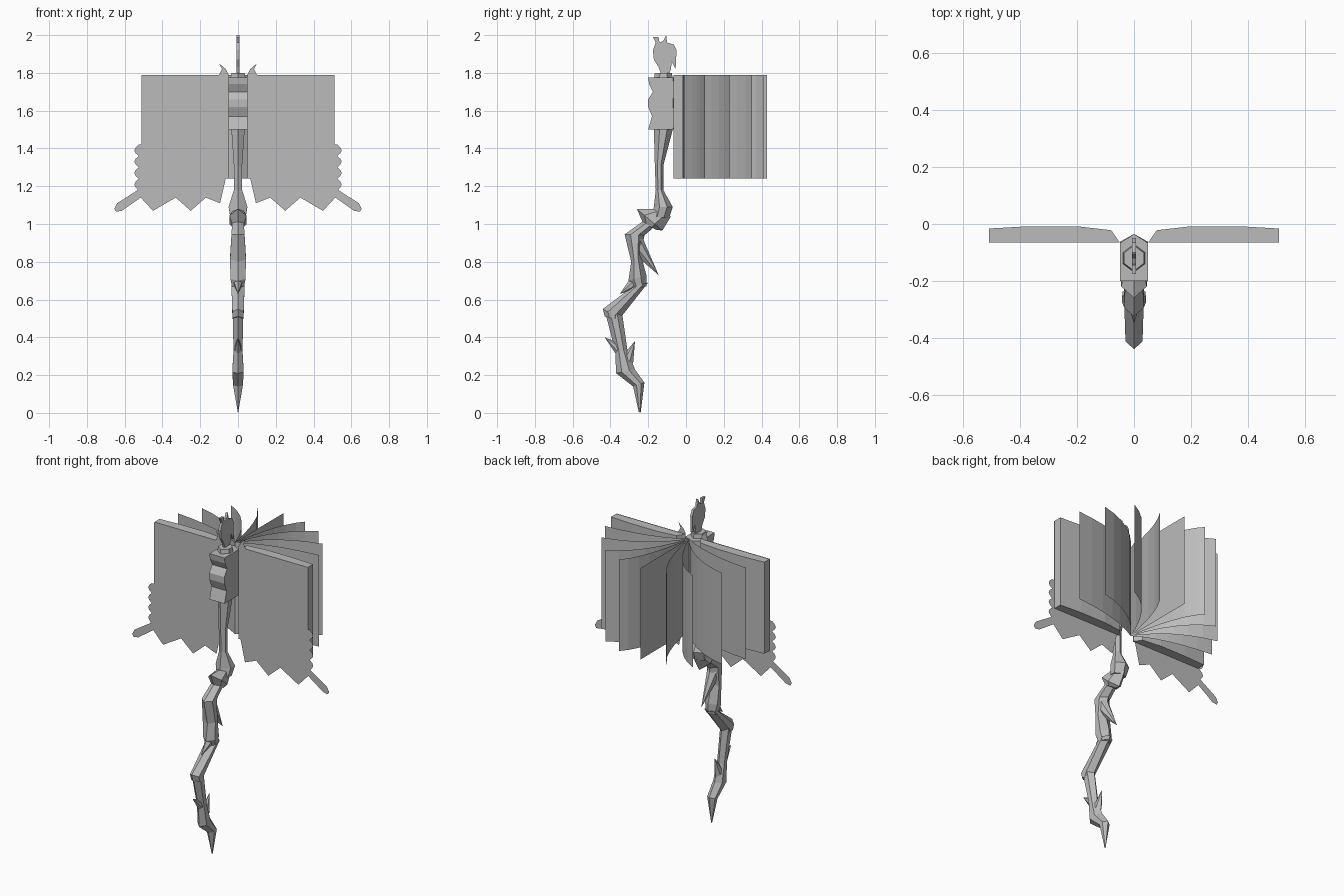
import bpy, bmesh, math
from mathutils import Vector

cube = bpy.data.objects.get("Cube")
if cube:
    bpy.data.objects.remove(cube)

GREY = (0.5, 0.5, 0.5, 1)
mat = bpy.data.materials.new("plain grey")
mat.use_nodes = True
mat.diffuse_color = GREY
mat.node_tree.nodes["Principled BSDF"].inputs["Base Color"].default_value = GREY

HEX = [(0, 0), (1, .3), (1, .7), (0, 1), (-1, .7), (-1, .3)]
BLOCK = [(1, 0), (1, .8), (0, 1), (-1, .8), (-1, 0)]


def finish(name, bm):
    bmesh.ops.remove_doubles(bm, verts=bm.verts, dist=.0005)
    bmesh.ops.recalc_face_normals(bm, faces=bm.faces)
    mesh = bpy.data.meshes.new(name)
    bm.to_mesh(mesh)
    bm.free()
    mesh.materials.append(mat)
    obj = bpy.data.objects.new(name, mesh)
    bpy.context.collection.objects.link(obj)
    return obj


def loft(name, rings, shape=HEX):
    """Skin rings of (front y, front z, back y, back z, half width)."""
    bm = bmesh.new()
    loops = []
    for fy, fz, by, bz, w in rings:
        f, b = Vector((0, fy, fz)), Vector((0, by, bz))
        loops.append([bm.verts.new(f.lerp(b, t) + Vector((w * s, 0, 0))) for s, t in shape])
    n = len(shape)
    for lo, hi in zip(loops, loops[1:]):
        for i in range(n):
            bm.faces.new((lo[i], lo[(i + 1) % n], hi[(i + 1) % n], hi[i]))
    bm.faces.new(loops[0])
    bm.faces.new(loops[-1])
    return finish(name, bm)


def spike(name, front, back, tip, w):
    loft(name, [(*front, *back, w), (*tip, *tip, 0)])


def prism(name, points, direction):
    """Extrude a closed outline; a zero direction leaves a flat sheet."""
    bm = bmesh.new()
    face = bm.faces.new([bm.verts.new(p) for p in points])
    if Vector(direction).length:
        new = bmesh.ops.extrude_face_region(bm, geom=[face], use_keep_orig=True)["geom"]
        bmesh.ops.translate(bm, vec=direction, verts=[v for v in new if isinstance(v, bmesh.types.BMVert)])
    return finish(name, bm)


# Wavy grip and its cap
grip = [(1.5, .2), (1.57, .18), (1.62, .2), (1.66, .2), (1.7, .175), (1.74, .195), (1.775, .2)]
loft("grip_block", [(-y, z, -.035, z, .05) for z, y in grip], BLOCK)
loft("grip_cap", [(-.17, 1.77, -.07, 1.77, .04), (-.165, 1.8, -.075, 1.8, .035)])

# Flat crest on top
crest = [(-.13, 1.79), (-.145, 1.83), (-.17, 1.87), (-.175, 1.92), (-.16, 1.96), (-.175, 1.99),
         (-.145, 1.99), (-.14, 1.96), (-.12, 1.97), (-.105, 2), (-.1, 1.96), (-.065, 1.95),
         (-.05, 1.92), (-.055, 1.82), (-.075, 1.86), (-.08, 1.82), (-.09, 1.79)]
prism("crest", [(-.007, y, z) for y, z in crest], (.014, 0, 0))

# Shaft, joint and the crooked lower limbs
loft("shaft", [(-.17, 1.5, -.07, 1.5, .035), (-.165, 1.31, -.12, 1.31, .022),
               (-.16, 1.18, -.12, 1.18, .022), (-.17, 1.09, -.07, 1.09, .05),
               (-.18, 1.04, -.09, 1.03, .04)])
loft("joint", [(-.18, 1.08, -.08, 1.04, .03), (-.26, 1.08, -.125, .965, .045),
               (-.23, 1.01, -.16, .97, .03)])
loft("upper_limb", [(-.22, 1.02, -.15, 1, .03), (-.325, .945, -.22, .94, .035),
                    (-.29, .8, -.24, .84, .042), (-.305, .7, -.21, .73, .04),
                    (-.28, .65, -.21, .67, .03)])
loft("middle_limb", [(-.28, .67, -.2, .69, .035), (-.44, .55, -.35, .5, .03),
                     (-.43, .51, -.35, .49, .028)])
loft("lower_limb", [(-.43, .54, -.34, .54, .028), (-.375, .33, -.31, .33, .024),
                    (-.37, .21, -.27, .23, .03), (-.28, .14, -.22, .16, .026),
                    (-.25, .005, -.24, 0, .001)])
spike("back_spike", (-.25, .82), (-.24, .95), (-.145, .73), .03)
spike("knee_spike", (-.29, .72), (-.23, .67), (-.35, .63), .025)
spike("ankle_front_spike", (-.37, .31), (-.35, .37), (-.43, .4), .018)
spike("ankle_back_spike", (-.34, .3), (-.28, .26), (-.27, .38), .02)

# Book covers and tattered cloths, one of each per side
cover = [(.05, -.065), (.51, -.065), (.51, -.016), (.37, -.008), (.2, -.008), (.08, -.022)]
scallops = [(.525 + .024 * math.sin(math.pi * t / 4), 1.42 - .06 * (k + t / 4))
            for k in range(4) for t in range(4)]
cloth = ([(.05, 1.24), (.05, 1.79), (.065, 1.82), (.1, 1.85), (.085, 1.82), (.1, 1.79),
          (.51, 1.79), (.51, 1.42)] + scallops +
         [(.53, 1.18), (.64, 1.11), (.655, 1.08), (.645, 1.065), (.615, 1.07), (.515, 1.14),
          (.45, 1.07), (.33, 1.14), (.25, 1.07), (.17, 1.14), (.095, 1.11), (.065, 1.24)])
for side, s in (("left", 1), ("right", -1)):
    prism(side + "_cover", [(s * x, y, 1.24) for x, y in cover], (0, 0, .55))
    prism(side + "_cloth", [(s * x, -.069, z) for x, z in cloth], (0, 0, 0))


# Fanned pages bowing out from the spine
def page(name, x, y):
    start, bend, tip = Vector((0, -.03, 1.24)), Vector((x * .35, y * .75, 1.24)), Vector((x, y, 1.24))
    bm = bmesh.new()
    path = [start.lerp(bend, i / 6).lerp(bend.lerp(tip, i / 6), i / 6) for i in range(7)]
    cols = [(bm.verts.new(p), bm.verts.new(p + Vector((0, 0, .55)))) for p in path]
    for a, b in zip(cols, cols[1:]):
        bm.faces.new((a[0], b[0], b[1], a[1]))
    finish(name, bm)


page("middle_page", 0, .43)
for i, (x, y) in enumerate([(.16, .41), (.29, .35), (.4, .23), (.47, .1)]):
    page(f"left_page_{i}", x, y)
    page(f"right_page_{i}", -x, y)
